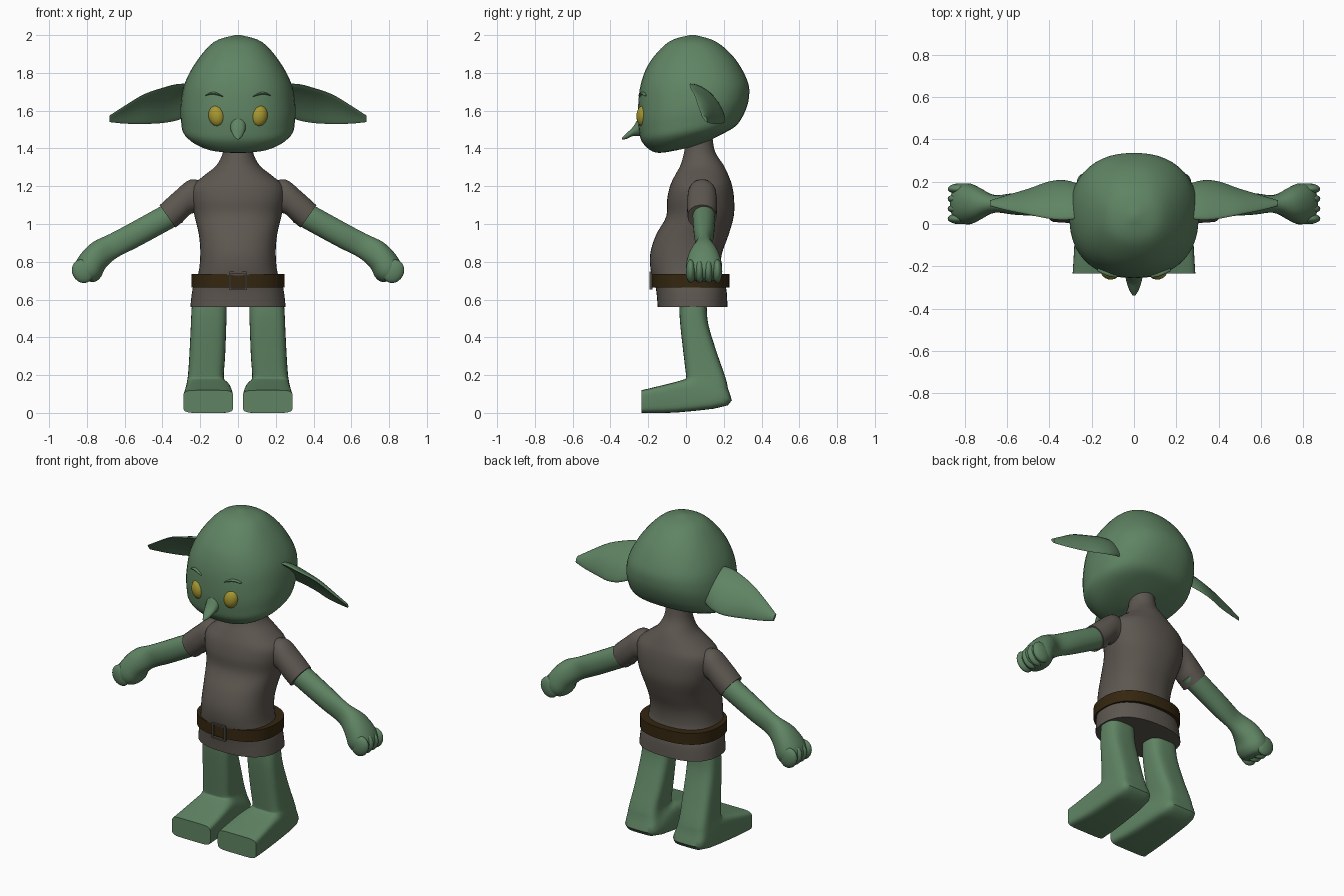
import bpy, bmesh, math
from mathutils import Vector, Matrix

old = bpy.data.objects.get("Cube")
if old:
    bpy.data.objects.remove(old, do_unlink=True)


def material(name, rgb):
    m = bpy.data.materials.new(name)
    m.use_nodes = True
    m.diffuse_color = (*rgb, 1)
    bsdf = next(n for n in m.node_tree.nodes if n.type == 'BSDF_PRINCIPLED')
    bsdf.inputs["Base Color"].default_value = (*rgb, 1)
    bsdf.inputs["Roughness"].default_value = 0.7
    return m


SKIN = material("green skin", (0.115, 0.23, 0.125))
CLOTH = material("brown grey cloth", (0.11, 0.095, 0.08))
LEATHER = material("dark leather", (0.035, 0.02, 0.005))
EYE = material("yellow eye", (0.38, 0.31, 0.03))
METAL = material("dull buckle", (0.09, 0.078, 0.065))


def finish(name, bm, mat, angle=45):
    bmesh.ops.recalc_face_normals(bm, faces=bm.faces)
    mesh = bpy.data.meshes.new(name)
    bm.to_mesh(mesh)
    bm.free()
    mesh.materials.append(mat)
    ob = bpy.data.objects.new(name, mesh)
    bpy.context.collection.objects.link(ob)
    bpy.ops.object.select_all(action='DESELECT')
    ob.select_set(True)
    bpy.context.view_layer.objects.active = ob
    bpy.ops.object.shade_smooth_by_angle(angle=math.radians(angle))
    return ob


def catmull(a, b, c, d, t):
    return 0.5 * (2 * b + (c - a) * t + (2 * a - 5 * b + 4 * c - d) * t * t
                  + (3 * b - a - 3 * c + d) * t ** 3)


def loft(name, rings, mat, sides=32, steps=4, power=(2, 2), bow=Vector(), angle=45):
    """Skin through rings of (centre, half axis u, half axis v)."""
    last = len(rings) - 1
    dense = []
    for i in range(last):
        four = [rings[min(max(i + k, 0), last)] for k in (-1, 0, 1, 2)]
        for s in range(steps):
            dense.append([catmull(*[r[j] for r in four], s / steps) for j in range(3)])
    dense.append(rings[-1])
    bm = bmesh.new()
    loops = []
    for i, (c, u, v) in enumerate(dense):
        e = 2 / (power[0] + (power[1] - power[0]) * i / (len(dense) - 1))
        loop = []
        for k in range(sides):
            t = math.tau * (k + 0.5) / sides
            co, si = math.cos(t), math.sin(t)
            p = c + u * math.copysign(abs(co) ** e, co) + v * math.copysign(abs(si) ** e, si)
            loop.append(bm.verts.new(p + bow * u.length * si * si))
        loops.append(loop)
    for a, b in zip(loops, loops[1:]):
        for k in range(sides):
            n = (k + 1) % sides
            bm.faces.new((a[k], a[n], b[n], b[k]))
    bm.faces.new(loops[0])
    bm.faces.new(loops[-1])
    return finish(name, bm, mat, angle)


def side_ring(yf, zf, yb, zb, x0, x1):
    """Ring given by its front and back points and its x range."""
    f, b = Vector((0, yf, zf)), Vector((0, yb, zb))
    return ((f + b) / 2 + Vector(((x0 + x1) / 2, 0, 0)),
            Vector(((x1 - x0) / 2, 0, 0)), (b - f) / 2)


def body_ring(yf, zf, yb, zb, w):
    return side_ring(yf, zf, yb, zb, -w, w)


def limb_ring(s, xa, za, xb, zb, depth, y):
    """Ring given by its upper and lower points, for side s."""
    a, b = Vector((s * xa, y, za)), Vector((s * xb, y, zb))
    return ((a + b) / 2, (a - b) / 2, Vector((0, depth, 0)))


def ball(name, centre, size, mat, turn=Matrix()):
    bm = bmesh.new()
    m = Matrix.Translation(centre) @ turn @ Matrix.Diagonal((*size, 1))
    bmesh.ops.create_uvsphere(bm, u_segments=20, v_segments=12, radius=1, matrix=m)
    return finish(name, bm, mat, 80)


# Head and nose
loft("head", [body_ring(*r) for r in (
    (0.02, 2.0, 0.05, 2.0, 0.015), (-0.09, 1.965, 0.16, 1.965, 0.125),
    (-0.19, 1.86, 0.26, 1.875, 0.215), (-0.24, 1.74, 0.325, 1.76, 0.28),
    (-0.255, 1.6, 0.335, 1.68, 0.303), (-0.25, 1.5, 0.315, 1.6, 0.302),
    (-0.23, 1.43, 0.27, 1.525, 0.283), (-0.16, 1.378, 0.2, 1.48, 0.2),
    (-0.05, 1.39, 0.08, 1.42, 0.05))], SKIN, 48, 5, (2.2, 2.4), angle=80)
loft("nose", [body_ring(*r) for r in (
    (-0.22, 1.6, -0.22, 1.46, 0.046), (-0.25, 1.565, -0.245, 1.465, 0.042),
    (-0.28, 1.515, -0.28, 1.465, 0.034), (-0.31, 1.485, -0.315, 1.45, 0.022),
    (-0.338, 1.458, -0.338, 1.447, 0.006))], SKIN, 16, angle=70)

# Shirt with a hollow hem
loft("shirt", [body_ring(*r) for r in (
    (0.0, 1.46, 0.14, 1.46, 0.072), (-0.01, 1.38, 0.155, 1.38, 0.08),
    (-0.03, 1.31, 0.2, 1.31, 0.115), (-0.06, 1.255, 0.228, 1.25, 0.185),
    (-0.085, 1.2, 0.245, 1.2, 0.243), (-0.1, 1.13, 0.255, 1.13, 0.248),
    (-0.105, 1.04, 0.253, 1.04, 0.23), (-0.16, 0.94, 0.225, 0.94, 0.207),
    (-0.19, 0.84, 0.19, 0.84, 0.2), (-0.185, 0.74, 0.185, 0.74, 0.21),
    (-0.16, 0.66, 0.213, 0.66, 0.24), (-0.15, 0.56, 0.22, 0.56, 0.253))],
    CLOTH, 48, 4, (2, 2.4), angle=60)

# Belt and buckle
loft("belt", [body_ring(-0.182, z, 0.23, z, 0.246) for z in (0.735, 0.665)],
     LEATHER, 48, 1, (2.4, 2.4))
bm = bmesh.new()
for s in (-1, 1):
    for pos, size in (((s * 0.042, -0.186, 0.7), (0.009, 0.016, 0.094)),
                      ((0, -0.186, 0.7 + s * 0.043), (0.09, 0.016, 0.009))):
        bmesh.ops.create_cube(bm, size=1, matrix=Matrix.Translation(pos)
                              @ Matrix.Diagonal((*size, 1)))
finish("buckle", bm, METAL, 30)

for s, side in ((1, "left"), (-1, "right")):
    # Eye and brow
    turn = Matrix.Rotation(s * 0.25, 4, 'Z') @ Matrix.Rotation(s * 0.2, 4, 'Y')
    ball(side + "_eye", (s * 0.114, -0.228, 1.572), (0.043, 0.034, 0.056), EYE, turn)
    loft(side + "_brow", [(Vector((s * x, y, z)), Vector((0, 0, t)), Vector((0, 0.012, 0)))
         for x, y, z, t in ((0.08, -0.241, 1.675, 0.002), (0.115, -0.236, 1.69, 0.007),
                            (0.145, -0.225, 1.691, 0.006), (0.172, -0.211, 1.68, 0.002))],
         SKIN, 10)

    # Cupped ear, from upper front edge to lower back edge
    ear = []
    for x, ya, za, yb, zb, thick in (
            (0.24, 0.03, 1.74, 0.18, 1.58, 0.018), (0.32, 0.02, 1.74, 0.205, 1.55, 0.018),
            (0.4, 0.025, 1.72, 0.2, 1.535, 0.016), (0.5, 0.045, 1.685, 0.165, 1.53, 0.014),
            (0.6, 0.065, 1.625, 0.135, 1.532, 0.011), (0.68, 0.085, 1.573, 0.11, 1.54, 0.008)):
        a, b = Vector((s * x, ya, za)), Vector((s * x, yb, zb))
        ear.append(((a + b) / 2, (a - b) / 2, Vector((0, 0.7, 0.7)) * thick))
    loft(side + "_ear", ear, SKIN, 24, bow=Vector((0, 0.15, 0.15)), angle=60)

    # Sleeve, arm and fist
    loft(side + "_sleeve", [limb_ring(s, *r, 0.085) for r in (
        (0.18, 1.225, 0.18, 1.06, 0.065), (0.255, 1.235, 0.245, 1.055, 0.076),
        (0.335, 1.172, 0.285, 1.02, 0.08), (0.415, 1.1, 0.33, 0.98, 0.076))],
        CLOTH, 24, power=(2.2, 2.2))
    loft(side + "_arm", [limb_ring(s, *r, 0.095) for r in (
        (0.34, 1.13, 0.29, 1.01, 0.058), (0.42, 1.088, 0.36, 0.97, 0.06),
        (0.58, 1.0, 0.53, 0.878, 0.052), (0.68, 0.947, 0.64, 0.822, 0.042),
        (0.775, 0.9, 0.7, 0.768, 0.078), (0.845, 0.825, 0.725, 0.72, 0.097),
        (0.87, 0.76, 0.755, 0.695, 0.085), (0.85, 0.715, 0.79, 0.695, 0.05))],
        SKIN, 24, power=(2, 2.3), angle=70)
    for i in range(4):
        ball(f"{side}_finger_{i + 1}", (s * 0.822, 0.025 + i * 0.047, 0.75),
             (0.056, 0.026, 0.064), SKIN, Matrix.Rotation(s * 0.5, 4, 'Y'))

    # Leg running down into a broad square foot
    rings = []
    for yf, zf, yb, zb, x0, x1 in (
            (-0.03, 0.68, 0.105, 0.68, 0.07, 0.23), (-0.035, 0.56, 0.11, 0.56, 0.06, 0.245),
            (-0.03, 0.46, 0.12, 0.46, 0.062, 0.25), (-0.012, 0.3, 0.17, 0.3, 0.068, 0.258),
            (0.0, 0.2, 0.205, 0.2, 0.075, 0.265), (0.0, 0.185, 0.222, 0.13, 0.068, 0.27),
            (-0.01, 0.178, 0.222, 0.04, 0.05, 0.275), (-0.07, 0.16, -0.05, 0.002, 0.035, 0.28),
            (-0.235, 0.12, -0.235, 0.0, 0.025, 0.29)):
        lo, hi = sorted((s * x0, s * x1))
        rings.append(side_ring(yf, zf, yb, zb, lo, hi))
    loft(side + "_leg", rings, SKIN, 32, 3, (2.4, 6), angle=50)
